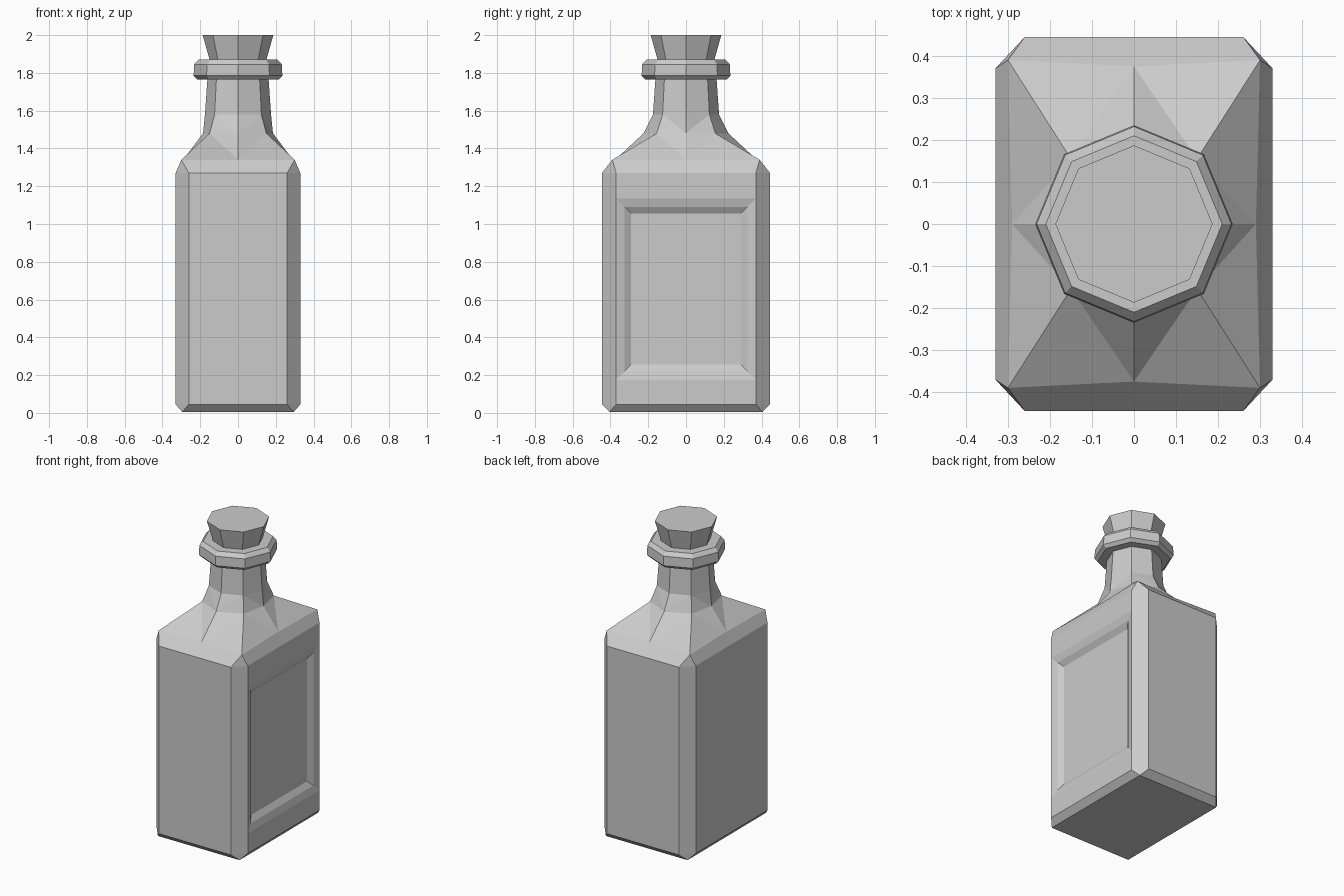
import bpy, bmesh, math

cube = bpy.data.objects.get("Cube")
if cube:
    bpy.data.objects.remove(cube, do_unlink=True)

grey = bpy.data.materials.new("plain grey")
grey.use_nodes = True
colour = (0.6, 0.6, 0.6, 1)
grey.diffuse_color = colour
grey.node_tree.nodes["Principled BSDF"].inputs["Base Color"].default_value = colour


def finish(bm, name):
    """Turn a bmesh into a flat shaded object."""
    bmesh.ops.recalc_face_normals(bm, faces=bm.faces)
    mesh = bpy.data.meshes.new(name)
    bm.to_mesh(mesh)
    bm.free()
    mesh.materials.append(grey)
    obj = bpy.data.objects.new(name, mesh)
    bpy.context.collection.objects.link(obj)
    return obj


def box_ring(z, x, y, cut_x=0.0, cut_y=0.0, mid_x=None, mid_y=None):
    """Rectangle with cut corners and a point in the middle of each side."""
    mx, my = mid_x or x, mid_y or y
    cx, cy = x - cut_x, y - cut_y
    return [(mx, 0, z), (x, cy, z), (cx, y, z), (0, my, z), (-cx, y, z), (-x, cy, z),
            (-mx, 0, z), (-x, -cy, z), (-cx, -y, z), (0, -my, z), (cx, -y, z), (x, -cy, z)]


def round_ring(z, r):
    """Octagon laid out with the same points as a box ring."""
    d = r * math.sqrt(0.5)
    return box_ring(z, d, d, mid_x=r, mid_y=r)


def loft(bm, rings, split_above):
    """Skin the rings, splitting twisted quads towards the corners."""
    loops = [[bm.verts.new(p) for p in ring] for ring in rings]
    count = len(loops[0])
    for low, high in zip(loops, loops[1:]):
        for i in range(count):
            j = (i + 1) % count
            a, b, c, d = low[i], low[j], high[j], high[i]
            if low[0].co.z < split_above or i % 3 == 1:
                bm.faces.new((a, b, c, d))
            elif i % 3 == 0:
                bm.faces.new((a, b, c))
                bm.faces.new((a, c, d))
            else:
                bm.faces.new((a, b, d))
                bm.faces.new((b, c, d))
    bm.faces.new(loops[0][::-1])
    bm.faces.new(loops[-1])
    bmesh.ops.remove_doubles(bm, verts=bm.verts, dist=0.0005)


# Bottle: chamfered body, sloping shoulder, neck and collar
rings = [box_ring(0.005, 0.295, 0.405)]
rings += [box_ring(z, 0.33, 0.445, 0.07, 0.075) for z in (0.045, 0.175, 1.135, 1.27)]
rings += [box_ring(1.34, 0.30, 0.39, mid_x=0.29, mid_y=0.375),
          box_ring(1.48, 0.15, 0.155, mid_x=0.185, mid_y=0.225)]
rings += [round_ring(z, r) for z, r in
          [(1.58, 0.175), (1.765, 0.162), (1.765, 0.215), (1.785, 0.235),
           (1.845, 0.232), (1.87, 0.21)]]
bm = bmesh.new()
loft(bm, rings, 1.3)

# Sunken panel on the left side of the body
bm.normal_update()
panel = [f for f in bm.faces if f.normal.x > 0.99 and 0.3 < f.calc_center_median().z < 1.0]
for width, depth in ((0.045, -0.012), (0.035, -0.022)):
    bmesh.ops.inset_region(bm, faces=panel, thickness=width, depth=depth, use_even_offset=True)
finish(bm, "bottle")

# Tapered stopper
bm = bmesh.new()
loft(bm, [round_ring(1.84, 0.142), round_ring(2.0, 0.187)], 3)
finish(bm, "stopper")
